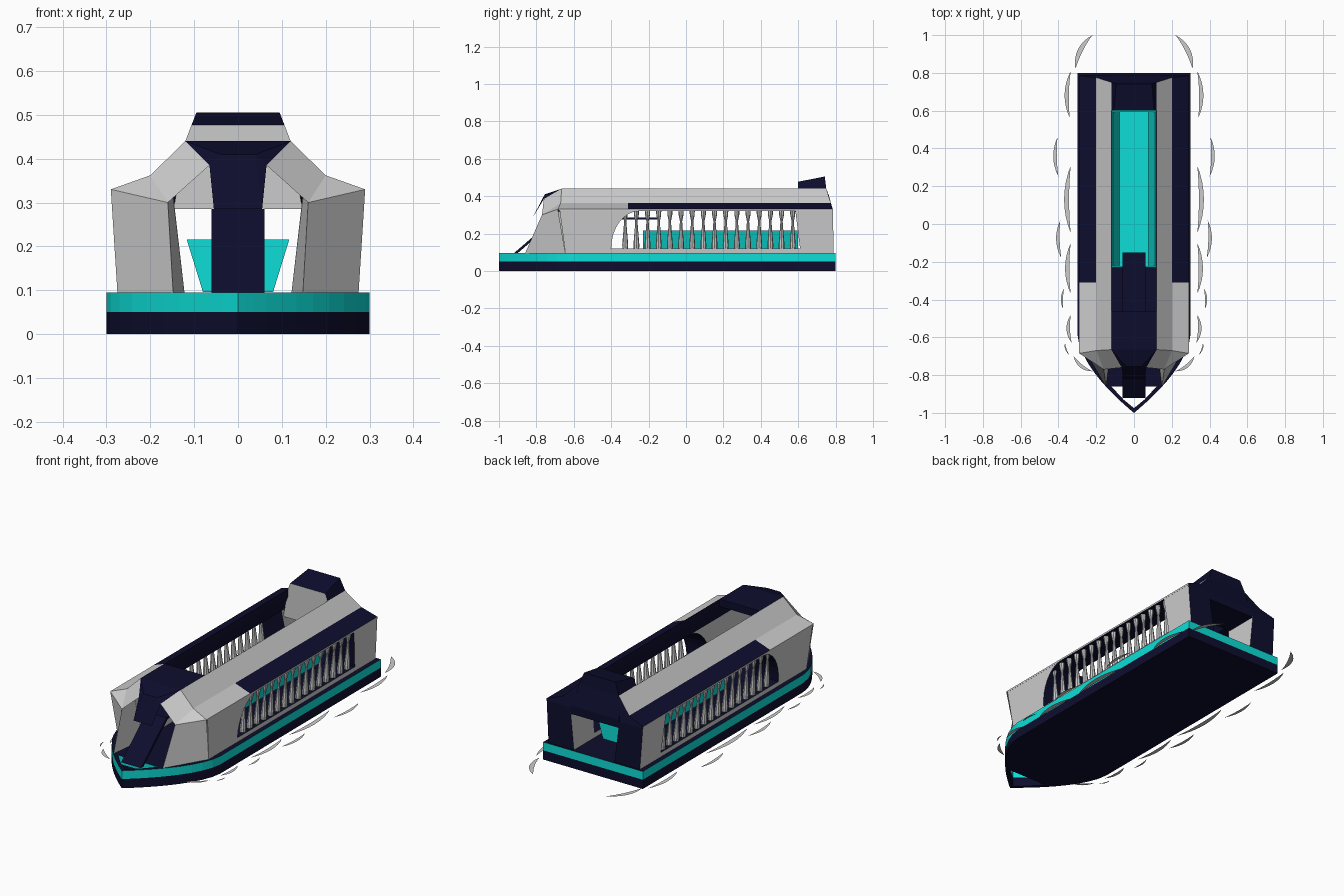
import bpy, bmesh, math
from mathutils import Vector

if "Cube" in bpy.data.objects:
    bpy.data.objects.remove(bpy.data.objects["Cube"])

GREY, NAVY, TEAL = 0, 1, 2
MATS = []
for n, c in (("stone_grey", (.62, .62, .62, 1)), ("navy", (.004, .004, .027, 1)), ("teal", (.004, .73, .68, 1))):
    m = bpy.data.materials.new(n)
    m.diffuse_color = c
    m.use_nodes = True
    m.node_tree.nodes["Principled BSDF"].inputs["Base Color"].default_value = m.diffuse_color
    MATS.append(m)


def build(name, verts, faces, mats, mirror=False):
    """Mesh object from points; mats is one index or one per face."""
    me = bpy.data.meshes.new(name)
    me.from_pydata([tuple(v) for v in verts], [], faces)
    for m in MATS:
        me.materials.append(m)
    for i, p in enumerate(me.polygons):
        p.material_index = mats if isinstance(mats, int) else mats[i]
    bm = bmesh.new()
    bm.from_mesh(me)
    bmesh.ops.recalc_face_normals(bm, faces=bm.faces)
    bm.to_mesh(me)
    bm.free()
    ob = bpy.data.objects.new(name, me)
    bpy.context.collection.objects.link(ob)
    if mirror:
        ob.modifiers.new("mirror", 'MIRROR')
    return ob


def prism(name, a, b, caps, sides, mirror=False, skip=()):
    """Solid between matching point loops a and b; skip drops side faces."""
    n = len(a)
    faces, mats = [list(range(n)), list(range(n, 2 * n))], list(caps)
    for i in range(n):
        if i not in skip:
            j = (i + 1) % n
            faces.append([i, j, n + j, n + i])
            mats.append(sides if isinstance(sides, int) else sides[i])
    return build(name, a + b, faces, mats, mirror)


# Hull: flat barge with a rounded, open bow
bow = []
for i in range(13):
    t = math.sin(i / 12 * math.pi / 2)
    bow.append((.3 * (1 - t ** 1.7), -.58 - .42 * t))
half = [(0, .8), (.3, .8)] + bow + [(0, -.975), (.055, -.93), (.12, -.86), (0, -.86)]
tip, last = len(bow) + 1, len(half) - 1
for name, z0, z1, col in (("hull_lower", 0, .05, NAVY), ("hull_band", .05, .095, TEAL)):
    prism(name, [(x, y, z0) for x, y in half], [(x, y, z1) for x, y in half],
          (NAVY, NAVY), col, True, (tip, last))


# Side walls: leaning slabs with a long gallery opening (closed above by the roof)
def outer(z):
    return .275 + .015 * (z - .095) / .235


def inner(z):
    return .122 + .026 * (z - .095) / .225


prof = [(-.645, .095), (.79, .095), (.785, .32), (.585, .32), (.61, .12), (-.4, .12)]
for i in range(1, 9):
    a = i / 8 * math.pi / 2
    prof.append((-.25 - .15 * math.cos(a), .12 + .2 * math.sin(a)))
prof.append((-.675, .32))
wall_cols = [NAVY] * len(prof)
wall_cols[-2] = wall_cols[-1] = GREY
prism("side_walls", [(inner(z), y, z) for y, z in prof], [(outer(z), y, z) for y, z in prof],
      (GREY, GREY), wall_cols, True)

# Roof sides: shoulder, slope and inner edge, in a front and a rear length
sec = [(.29, .32), (.29, .33), (.2, .362), (.12, .44), (.12, .40), (.148, .32)]
front_y = [-.675, -.685, -.67, -.665, -.665, -.665]
rear_y = [.785, .785, .775, .75, .765, .785]
for name, y0, y1, sh in (("roof_front", front_y, [-.31] * 6, GREY), ("roof_rear", [-.31] * 6, rear_y, NAVY)):
    prism(name, [(x, y, z) for (x, z), y in zip(sec, y0)], [(x, y, z) for (x, z), y in zip(sec, y1)],
          (NAVY, NAVY), [GREY, sh, GREY, NAVY, NAVY, NAVY], True)

# Facade: faceted cheeks flanking the entrance, with navy soffit
O0, O1, R, T = (.275, -.645, .095), (.29, -.685, .33), (.2, -.67, .362), (.12, -.665, .44)
Q, P, P0 = (.065, -.76, .385), (.16, -.77, .30), (.148, -.86, .095)
I0, I1, U = (.122, -.645, .095), (.148, -.665, .32), (.12, -.665, .40)
build("facade_cheeks", [O0, O1, R, T, Q, P, P0, I0, I1, U],
      [(0, 1, 5, 6), (1, 2, 5), (2, 3, 4, 5), (6, 5, 8, 7), (5, 4, 9, 8), (0, 6, 7)],
      [GREY, GREY, GREY, GREY, NAVY, GREY], True)

# Visor over the entrance
C, V = (.04, -.755, .41), (.055, -.82, .285)
flip = lambda p: (-p[0], p[1], p[2])
build("visor", [T, C, Q, V] + [flip(p) for p in (T, C, Q, V)],
      [(0, 4, 5, 1), (0, 1, 2), (4, 6, 5), (1, 5, 7, 3), (1, 3, 2), (5, 6, 7)], NAVY)


def across(name, pts, half_w, caps, sides):
    """Profile in y,z extruded symmetrically; half_w gives half width at z."""
    return prism(name, [(-half_w(z), y, z) for y, z in pts], [(half_w(z), y, z) for y, z in pts],
                 (caps, caps), sides)


# Front roof cap, entrance ramp with walkway, rear gatehouse, bridge
across("roof_cap", [(-.665, .40), (-.46, .40), (-.46, .44), (-.665, .44)], lambda z: .12, NAVY, NAVY)
across("entrance_ramp", [(-.92, .095), (-.70, .285), (-.15, .285), (-.15, .275), (-.69, .275), (-.9, .095)],
       lambda z: .06, NAVY, NAVY)
across("gatehouse", [(.6, .285), (.785, .285), (.785, .33), (.75, .44), (.6, .44)],
       lambda z: .147 if z < .4 else .12, NAVY, [NAVY, NAVY, NAVY, NAVY, GREY])
across("bridge", [(.6, .44), (.75, .44), (.742, .505), (.6, .477)],
       lambda z: .12 - .025 * (z - .44) / .065, NAVY, [NAVY, NAVY, NAVY, GREY])

# Central trough with tapered sides
ring = lambda w, y0, y1, z: [(-w, y0, z), (w, y0, z), (w, y1, z), (-w, y1, z)]
build("central_trough",
      ring(.08, -.23, .6, .096) + ring(.117, -.23, .6, .216) + ring(.11, -.222, .592, .216) + ring(.078, -.222, .592, .11),
      [(0, 1, 2, 3), (12, 13, 14, 15)] +
      [(4 * k + i, 4 * k + (i + 1) % 4, 4 * k + 4 + (i + 1) % 4, 4 * k + 4 + i) for k in range(3) for i in range(4)],
      TEAL)

# Balusters in the gallery openings
lathe = [(.015, .118), (.016, .14), (.010, .21), (.006, .265), (.013, .30), (.014, .325)]
bv, bf = [], []
for k in range(16):
    s = len(bv)
    for r, z in lathe:
        for i in range(8):
            a = i * math.pi / 4
            bv.append((.256 + .01 * (z - .118) / .2 + r * math.cos(a), -.325 + .0597 * k + r * math.sin(a), z))
    bf += [[s + 8 * j + i, s + 8 * j + (i + 1) % 8, s + 8 * j + 8 + (i + 1) % 8, s + 8 * j + 8 + i]
           for j in range(len(lathe) - 1) for i in range(8)]
build("balusters", bv, bf, GREY, True)

# Water ripples: flat crescents alongside (start x,y, end x,y, bulge)
ripples = [(.31, .82, .22, 1.0, .035), (.34, .56, .335, .81, .03), (.40, .25, .405, .46, .025),
           (.335, -.05, .335, .31, .035), (.385, -.18, .39, .02, .025), (.335, -.37, .335, -.1, .03),
           (.375, -.45, .37, -.34, .015), (.33, -.63, .335, -.48, .025), (.345, -.69, .365, -.63, .01),
           (.22, -.78, .32, -.70, .025)]
rv, rf = [], []
for x0, y0, x1, y1, b in ripples:
    p, q = Vector((x0, y0, .015)), Vector((x1, y1, .015))
    d = (q - p).normalized()
    out = Vector((d.y, -d.x, 0))
    s = len(rv)
    for i in range(9):
        t = i / 8
        h = 4 * t * (1 - t) * b
        m = p.lerp(q, t)
        rv += [m + out * h, m + out * h * .25]
    rf += [[s + 2 * i, s + 2 * i + 2, s + 2 * i + 3, s + 2 * i + 1] for i in range(8)]
build("water_ripples", rv, rf, GREY, True)
